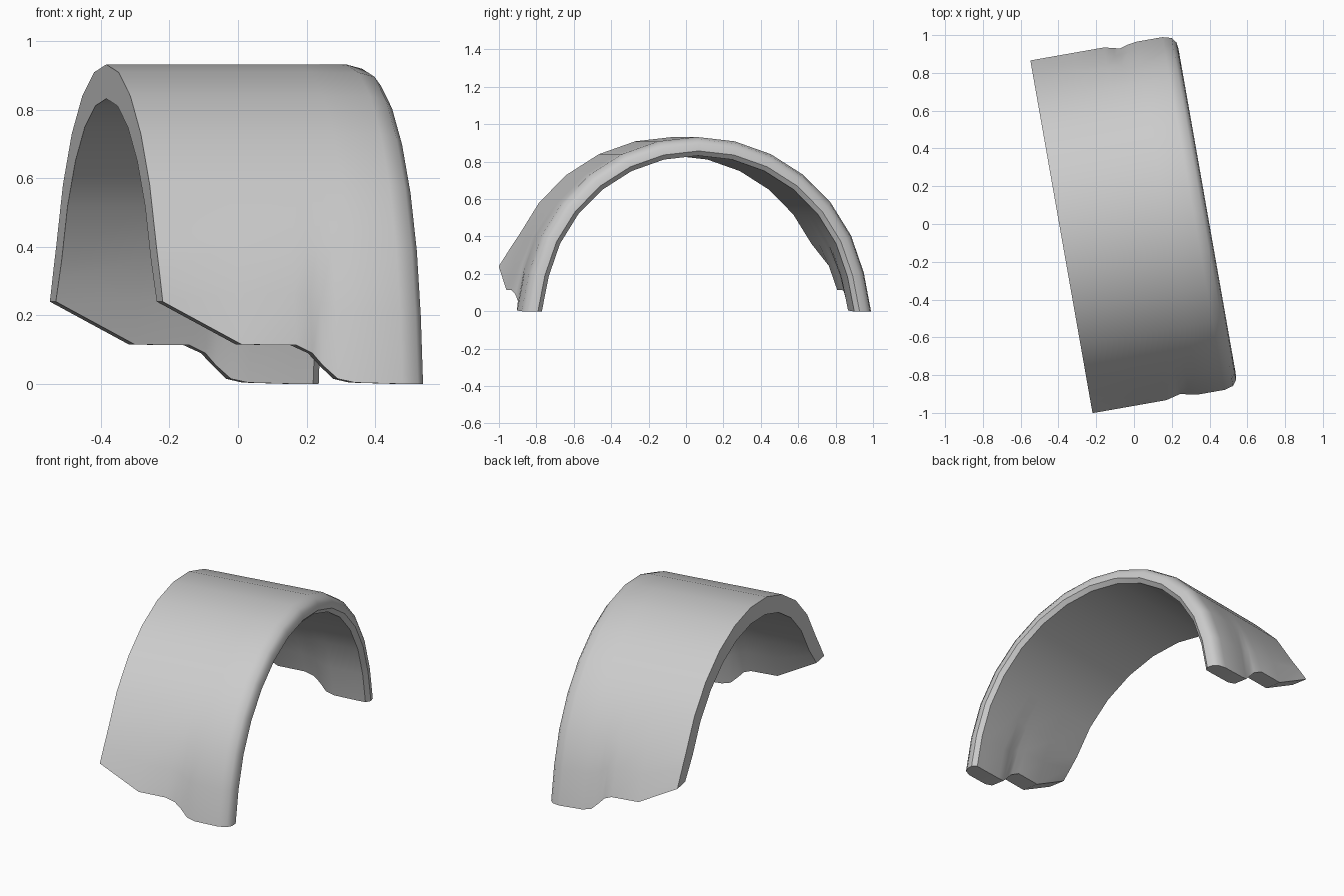
import bpy, bmesh, math
from mathutils import Matrix

if "Cube" in bpy.data.objects:
    bpy.data.objects.remove(bpy.data.objects["Cube"])

R, THICK, STEPS = 0.932, 0.10, 14

# Stepped lower edge: position across the width, height, pinch at the notch
edge = [(-0.39, 0.24, 0), (-0.156, 0.115, 0), (0.006, 0.113, 0), (0.055, 0.09, 0.012),
        (0.087, 0.055, 0.02), (0.13, 0.015, 0.008), (0.18, 0.004, 0), (0.32, 0, 0)]

# Cross-section across the width: (u, depth below outer skin, foot height, pinch)
outer = [(u, 0, z, p) for u, z, p in edge] + [(0.368, 0.013, 0, 0), (0.388, 0.04, 0, 0)]
inner = [(u, THICK, z, -p) for u, z, p in edge] + [(0.372, THICK, 0, 0), (0.393, 0.075, 0, 0)]
loop = outer + inner[::-1]
n = len(loop)


def point(k, u, d, foot, pinch):
    """Point of the section at arch station k, with legs flaring to the stepped foot."""
    a = math.pi * k / STEPS
    v, z = -(R - d) * math.cos(a), (R - d) * math.sin(a)
    side = -1 if k < STEPS / 2 else 1
    if k in (0, STEPS):
        v, z = side * (0.948 - d - pinch), foot
    elif k in (1, STEPS - 1):
        v -= side * (0.07 * foot + 0.5 * pinch)
        z += 0.5 * foot
    return (u, v, z)


# Curved fender shell
bm = bmesh.new()
rows = [[bm.verts.new(point(k, *s)) for s in loop] for k in range(STEPS + 1)]
for a, b in zip(rows, rows[1:]):
    for i in range(n):
        j = (i + 1) % n
        bm.faces.new((a[i], a[j], b[j], b[i]))

# Undersides of the two legs
for row in (rows[0], rows[-1]):
    for i in range(n // 2 - 1):
        bm.faces.new((row[i], row[i + 1], row[n - 2 - i], row[n - 1 - i]))

bmesh.ops.recalc_face_normals(bm, faces=bm.faces)
bm.transform(Matrix.Rotation(math.radians(10), 4, 'Z'))
mesh = bpy.data.meshes.new("fender_arch")
bm.to_mesh(mesh)
bm.free()
arch = bpy.data.objects.new("fender_arch", mesh)
bpy.context.collection.objects.link(arch)
bpy.context.view_layer.objects.active = arch
arch.select_set(True)
bpy.ops.object.shade_smooth_by_angle(angle=math.radians(45))
